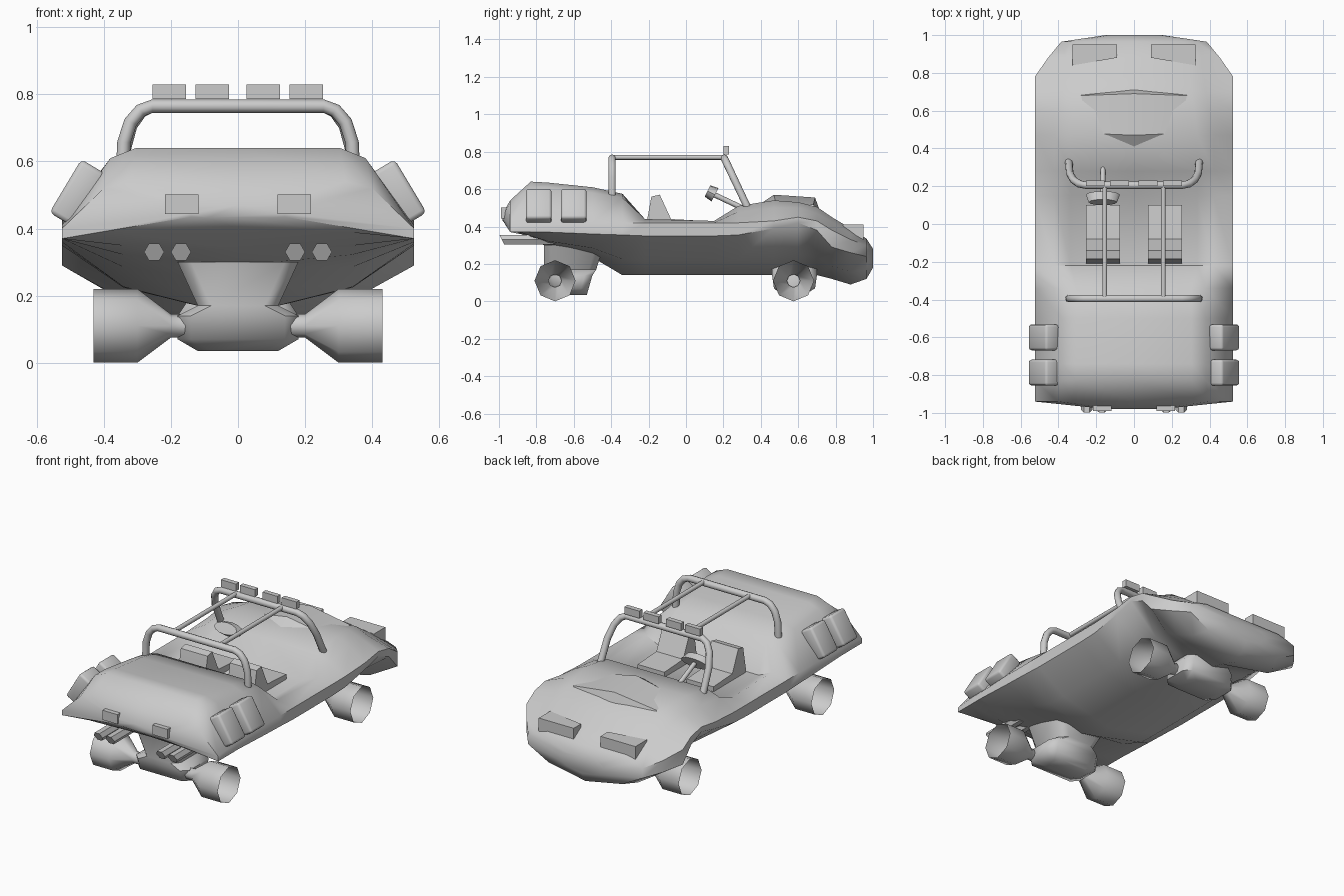
import bpy
import bmesh
import math
from mathutils import Vector, Matrix

default = bpy.data.objects.get("Cube")
if default:
    bpy.data.objects.remove(default, do_unlink=True)

grey = bpy.data.materials.new("plain grey")
grey.use_nodes = True
grey.diffuse_color = (0.6, 0.6, 0.6, 1)
grey.node_tree.nodes["Principled BSDF"].inputs["Base Color"].default_value = grey.diffuse_color

SIDES = (("left", 1), ("right", -1))


def finish(name, bm, smooth=None):
    """Turn a bmesh into a named, coloured object."""
    bmesh.ops.recalc_face_normals(bm, faces=bm.faces)
    mesh = bpy.data.meshes.new(name)
    bm.to_mesh(mesh)
    bm.free()
    mesh.materials.append(grey)
    obj = bpy.data.objects.new(name, mesh)
    bpy.context.collection.objects.link(obj)
    if smooth:
        bpy.ops.object.select_all(action="DESELECT")
        obj.select_set(True)
        bpy.context.view_layer.objects.active = obj
        bpy.ops.object.shade_smooth_by_angle(angle=math.radians(smooth))
    return obj


def loft(name, rings, smooth=None, cap_start=True):
    """Skin a row of closed rings that have equal point counts."""
    bm = bmesh.new()
    rows = [[bm.verts.new(point) for point in ring] for ring in rings]
    for first, second in zip(rows, rows[1:]):
        for i in range(len(first)):
            j = (i + 1) % len(first)
            bm.faces.new((first[i], first[j], second[j], second[i]))
    if cap_start:
        bm.faces.new(rows[0])
    bm.faces.new(rows[-1])
    return finish(name, bm, smooth)


def box(name, centre, size, tilt=0, bevel=0):
    bm = bmesh.new()
    bmesh.ops.create_cube(bm, size=1)
    bmesh.ops.scale(bm, vec=size, verts=bm.verts)
    if bevel:
        bmesh.ops.bevel(bm, geom=bm.edges[:], offset=bevel, segments=2, affect="EDGES", profile=0.5)
    bmesh.ops.transform(bm, matrix=Matrix.Translation(centre) @ Matrix.Rotation(tilt, 4, "Y"), verts=bm.verts)
    return finish(name, bm, 50 if bevel else None)


def tube(name, path, radius, sides=10):
    """Sweep a round section along a path."""
    points = [Vector(p) for p in path]
    rings = []
    for i, point in enumerate(points):
        ahead = (points[min(i + 1, len(points) - 1)] - points[max(i - 1, 0)]).normalized()
        helper = Vector((0, 1, 0)) if abs(ahead.y) < 0.8 else Vector((1, 0, 0))
        across = ahead.cross(helper).normalized()
        up = across.cross(ahead)
        rings.append([point + radius * (across * math.cos(a) + up * math.sin(a))
                      for a in (math.tau * k / sides for k in range(sides))])
    return loft(name, rings, 50)


# Hull: y, half width, keel, chine, sill, shoulder x, shoulder z, deck z
stations = [
    (-.98, .14, .43, .435, .445, .12, .46, .47),
    (-.94, .525, .4, .37, .4, .4, .52, .54),
    (-.83, .525, .335, .37, .41, .38, .61, .64),
    (-.74, .525, .29, .37, .41, .38, .61, .635),
    (-.5, .525, .235, .36, .42, .38, .58, .61),
    (-.34, .525, .14, .355, .42, .38, .555, .575),
    (-.22, .525, .14, .35, .42, .42, .44, .4),
    (.15, .525, .14, .35, .42, .42, .43, .4),
    (.28, .525, .14, .355, .42, .42, .48, .51),
    (.47, .525, .14, .39, .43, .42, .5, .54),
    (.6, .525, .14, .42, .45, .4, .5, .53),
    (.7, .525, .14, .38, .43, .38, .47, .505),
    (.78, .525, .12, .29, .38, .37, .425, .45),
    (.88, .455, .09, .26, .33, .36, .36, .39),
    (.965, .385, .12, .24, .3, .33, .32, .335),
    (1, .15, .18, .22, .25, .13, .27, .28),
]
rings = []
for y, wide, keel, chine, sill, shoulder, shoulder_z, deck in stations:
    bilge = (wide * .65, keel + (chine - keel) * .4)
    half = [bilge, (wide, chine), (wide, sill), (shoulder, shoulder_z), (shoulder * .8, deck)]
    ring = [(0, y, keel)] + [(x, y, z) for x, z in half] + [(0, y, deck)]
    rings.append(ring + [(-x, y, z) for x, z in reversed(half)])
loft("hull", rings, 50)

# Raised hood panel: ridge rising from a rear point and ending in a step
bm = bmesh.new()
tip, peak, ridge, low = [bm.verts.new((0, y, z)) for y, z in ((.41, .53), (.47, .57), (.69, .555), (.71, .5))]
for name, side in SIDES:
    back, front, foot = [bm.verts.new((side * x, y, z)) for x, y, z in
                         ((.24, .48, .525), (.28, .68, .515), (.28, .69, .49))]
    bm.faces.new((tip, peak, back))
    bm.faces.new((peak, ridge, front, back))
    bm.faces.new((ridge, low, foot, front))
finish("hood_panel", bm, 25)

# Wheels: open cups with a tapering hub, on octagonal sections
for place, y in (("rear", -.7), ("front", .575)):
    for name, side in SIDES:
        profile = [(.43, .11), (.3, .11), (.2, .035), (.15, .035)]
        loft(f"{place}_{name}_wheel",
             [[(side * x, y + r * math.cos(k * math.tau / 8), .11 + r * math.sin(k * math.tau / 8))
               for k in range(8)] for x, r in profile], 50, cap_start=False)


def slab(x_half, back, front, z):
    """Octagonal level ring with clipped corners."""
    clip = .04
    corner = [(x_half - clip, back), (x_half, back + clip), (x_half, front - clip), (x_half - clip, front)]
    return [(x, y, z) for x, y in corner] + [(-x, y, z) for x, y in reversed(corner)]


# Drive housings between the wheels
loft("rear_drive_housing", [
    slab(.12, -.65, -.53, .035), slab(.18, -.74, -.52, .07),
    slab(.18, -.76, -.5, .14), slab(.12, -.76, -.48, .17), slab(.18, -.76, -.44, .3)], 60)
loft("front_drive_housing", [
    slab(.12, .5, .65, .045), slab(.18, .47, .69, .07),
    slab(.18, .46, .7, .14), slab(.14, .46, .7, .2)], 60)

# Paired parts
for name, side in SIDES:
    for number, y in enumerate((-.787, -.6)):
        box(f"{name}_fuel_can_{number + 1}", (side * .478, y, .505), (.085, .137, .185), -.54 * side, .014)
    # Hexagonal exhausts with a slanted mouth
    for number, x in enumerate((.17, .25)):
        hexagon = [(.03 * math.cos(k * math.pi / 3), .03 * math.sin(k * math.pi / 3)) for k in range(6)]
        loft(f"{name}_exhaust_{number + 1}",
             [[(side * x + dx, y - dz * slant, .33 + dz) for dx, dz in hexagon]
              for y, slant in ((-.985, .5), (-.7, 0))])
    box(f"{name}_tail_light", (side * .168, -.955, .472), (.1, .07, .058))

    # Headlight, a box with a slanted rear edge
    outline = [(.09, .95), (.325, .95), (.325, .84), (.09, .88)]
    loft(f"{name}_headlight", [[(side * x, y, z) for x, y in outline] for z in (.33, .41)])

    # Seat, a side profile drawn across the width
    profile = [(-.21, .38), (-.205, .45), (-.185, .56), (-.14, .57), (-.08, .44), (.1, .43), (.1, .38)]
    loft(f"{name}_seat", [[(side * x, y, z) for y, z in profile] for x in (.075, .255)], 60)
    tube(f"{name}_roof_rail", [(side * .155, -.395, .77), (side * .155, .2, .77)], .013)


def hoop(name, foot, top):
    """Arched bar leaning from its feet to its top (each y, z)."""
    arch = [(.345, 0), (.34, .5), (.32, .78), (.29, .94), (.255, 1)]
    arch += [(-x, t) for x, t in reversed(arch)]
    tube(name, [(x, foot[0] + (top[0] - foot[0]) * t, foot[1] + (top[1] - foot[1]) * t)
                for x, t in arch], .02)


hoop("front_roll_bar", (.33, .5), (.205, .765))
hoop("rear_roll_bar", (-.395, .55), (-.395, .765))

# Spot lights on the front bar
for number, x in enumerate((-.205, -.077, .075, .203)):
    box(f"spot_light_{number + 1}", (x, .215, .808), (.1, .03, .044))

# Steering column and flattened wheel
tube("steering_column", [(-.165, .13, .58), (-.165, .3, .5)], .014)
bm = bmesh.new()
bmesh.ops.create_cone(bm, cap_ends=True, segments=12, radius1=.09, radius2=.075, depth=.045)
bmesh.ops.scale(bm, vec=(1, .45, 1), verts=bm.verts)
bmesh.ops.transform(bm, matrix=Matrix.Translation((-.165, .135, .58)) @ Matrix.Rotation(1.1, 4, "X"), verts=bm.verts)
finish("steering_wheel", bm, 40)
